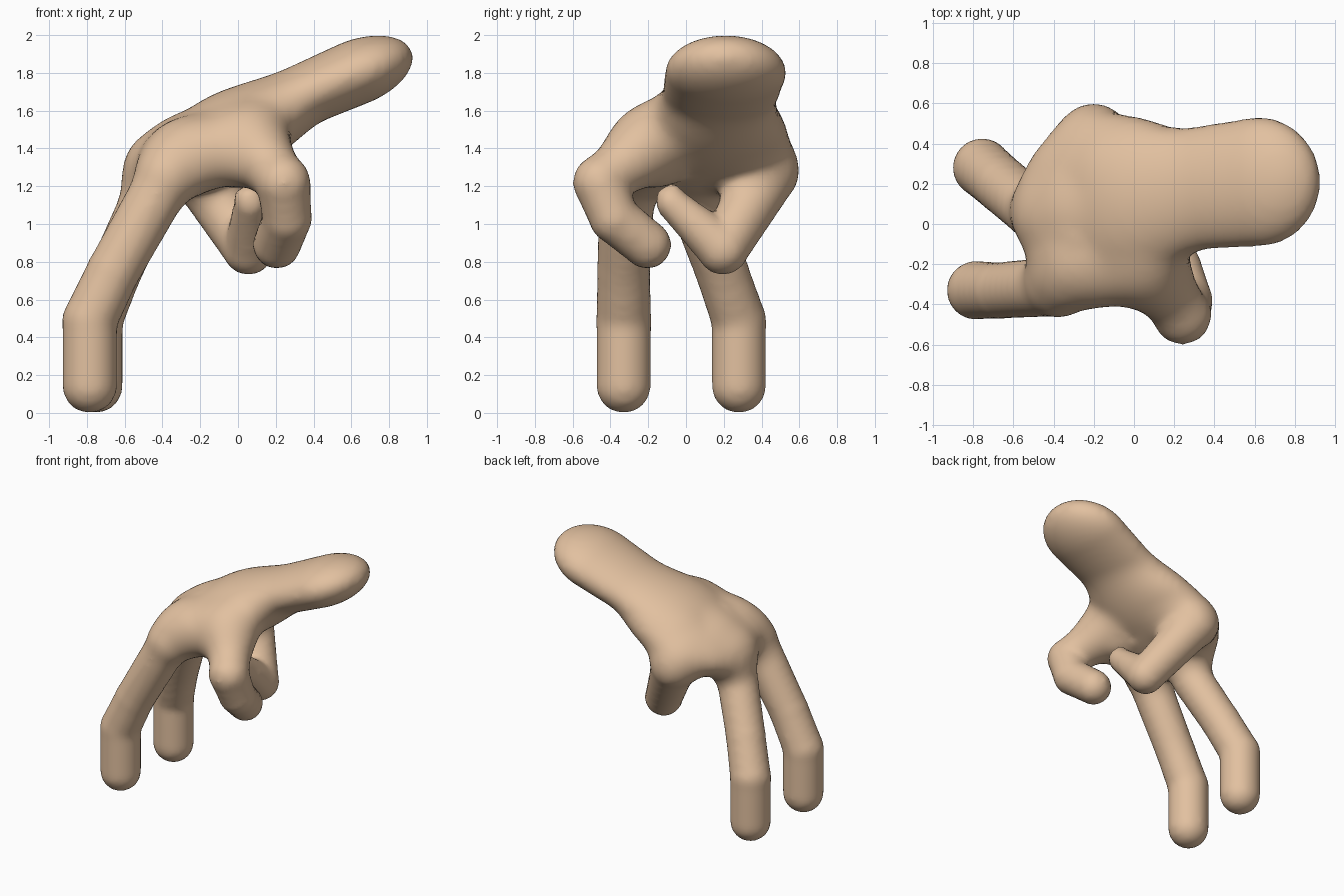
import bpy, bmesh
from math import sqrt, radians
from mathutils import Vector, Matrix

if "Cube" in bpy.data.objects:
    bpy.data.objects.remove(bpy.data.objects["Cube"])

TILT = radians(21)
ROT = Matrix.Rotation(-TILT, 3, 'Y')      # local x runs up the arm, local z is the palm normal
INV = ROT.transposed()

# Chains of (x, y, z, radius); flat = squash across the palm normal
palm = ([(-.16, .09, 1.41, .44), (-.08, .10, 1.45, .44)], .48)
arm = ([(.05, .15, 1.555, .29), (.62, .21, 1.80, .32)], .54)
knuckles = ([(-.33, -.25, 1.32, .15), (.07, -.24, 1.39, .16)], 1)
fingers = [
    ([(-.28, -.20, 1.37, .15), (-.39, -.31, 1.23, .148), (-.66, -.33, .75, .14),
      (-.785, -.33, .49, .144), (-.785, -.33, .143, .144)], 1),      # front leg finger
    ([(-.30, .06, 1.36, .16), (-.41, .04, 1.29, .16), (-.50, .07, 1.07, .145),
      (-.65, .19, .75, .14), (-.755, .28, .49, .144), (-.755, .28, .143, .144)], 1),  # rear leg finger
    ([(.07, -.18, 1.42, .15), (.24, -.455, 1.22, .142), (.26, -.38, 1.03, .13),
      (.205, -.205, .89, .127)], 1),                                 # curled finger
    ([(-.13, .28, 1.40, .15), (-.20, .435, 1.27, .16), (.055, .195, .865, .133),
      (.065, -.075, 1.11, .085)], 1),                                # thumb
]


def segments(chain):
    pts, flat = chain
    s = 1 / flat
    out = []
    for p, q in zip(pts, pts[1:]):
        a, b = INV @ Vector(p[:3]), INV @ Vector(q[:3])
        a.z *= s
        b.z *= s
        d = b - a
        out.append((a, d, d.length_squared, p[3], q[3] - p[3], s))
    return out


PALM, ARM, KNUCKLES = segments(palm), segments(arm), segments(knuckles)
FINGERS = [segments(f) for f in fingers]


def smooth_min(a, b, k):
    h = max(k - abs(a - b), 0) / k
    return min(a, b) - h * h * k * .25


def distance(p, segs):
    best = 9
    for a, d, l2, r, dr, s in segs:
        v = Vector((p.x, p.y, p.z * s)) - a
        t = min(max(v.dot(d) / l2, 0), 1)
        v -= d * t
        n = v.length
        e = n - r - dr * t
        if s != 1:
            e *= n / max(sqrt(v.x * v.x + v.y * v.y + v.z * v.z * s * s), 1e-6)
        best = smooth_min(best, e, .008)
    return best


def field(p):
    p = INV @ p
    body = smooth_min(distance(p, PALM), distance(p, ARM), .14)
    body = smooth_min(body, distance(p, KNUCKLES), .14)
    each = sorted(smooth_min(body, distance(p, f), .13) for f in FINGERS)
    return smooth_min(each[0], each[1], .03) if each[1] < body - .001 else each[0]


def relax(bm):
    bmesh.ops.smooth_vert(bm, verts=bm.verts[:], factor=.5, use_axis_x=True,
                          use_axis_y=True, use_axis_z=True)


# Points of a unit ball
ball = bmesh.new()
bmesh.ops.create_icosphere(ball, subdivisions=3, radius=1)
BALL = [v.co.copy() for v in ball.verts]
ball.free()

# Rough hand: hulls around pairs of balls
bm = bmesh.new()
for pts, flat in [palm, arm, knuckles] + fingers:
    for pair in zip(pts, pts[1:]):
        new = []
        for x, y, z, r in pair:
            m = ROT @ Matrix.Diagonal((r, r, r * flat))
            new += [bm.verts.new(m @ c + Vector((x, y, z))) for c in BALL]
        bmesh.ops.convex_hull(bm, input=new)
# drop the points left inside the hulls
bmesh.ops.delete(bm, geom=[v for v in bm.verts if not v.link_faces], context='VERTS')
bmesh.ops.recalc_face_normals(bm, faces=bm.faces[:])
me = bpy.data.meshes.new("walking_hand")
bm.to_mesh(me)
bm.free()
hand = bpy.data.objects.new("walking_hand", me)
bpy.context.collection.objects.link(hand)
bpy.context.view_layer.objects.active = hand
hand.select_set(True)

# Fuse into one skin
mod = hand.modifiers.new("fuse", 'REMESH')
mod.mode = 'VOXEL'
mod.voxel_size = .027
bpy.ops.object.modifier_apply(modifier=mod.name)

# Relax the skin and pull it onto the blended surface
bm = bmesh.new()
bm.from_mesh(hand.data)
H = .004
AX = [Vector((H, 0, 0)), Vector((0, H, 0)), Vector((0, 0, H))]
for step in range(4):
    relax(bm)
    for v in bm.verts:
        f = field(v.co)
        g = Vector([(field(v.co + a) - f) / H for a in AX])
        move = g * (f / max(g.length_squared, .3))
        if move.length > .05:
            move *= .05 / move.length
        v.co -= move
for _ in range(3):
    relax(bm)
for f in bm.faces:
    f.smooth = True
bm.to_mesh(hand.data)
bm.free()

# Skin colour
mat = bpy.data.materials.new("skin")
mat.diffuse_color = (.76, .53, .35, 1)
mat.use_nodes = True
mat.node_tree.nodes["Principled BSDF"].inputs["Base Color"].default_value = mat.diffuse_color
hand.data.materials.clear()
hand.data.materials.append(mat)
